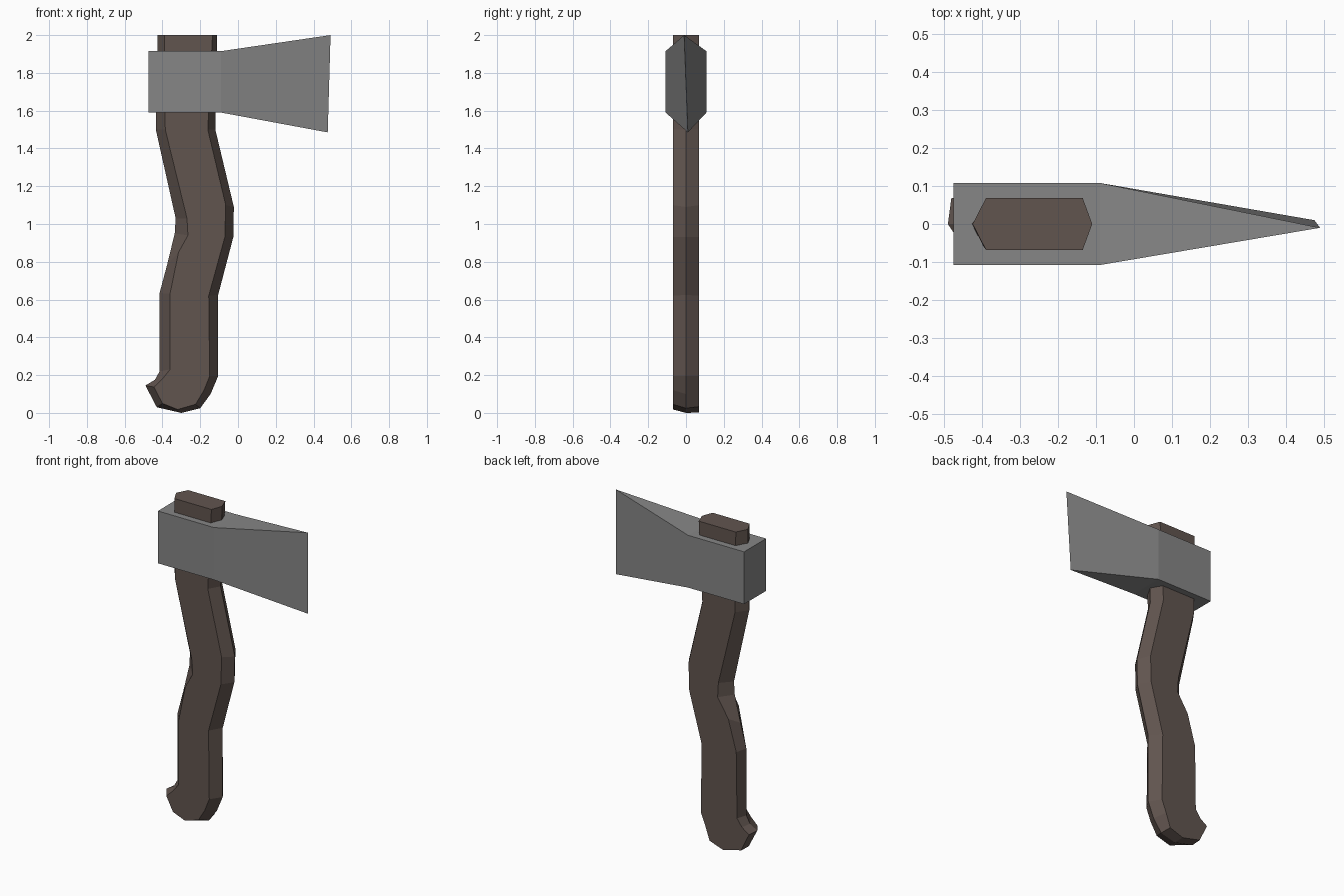
import bpy, bmesh

if "Cube" in bpy.data.objects:
    bpy.data.objects.remove(bpy.data.objects["Cube"])


def material(name, rgb):
    m = bpy.data.materials.new(name)
    m.diffuse_color = (*rgb, 1)
    m.use_nodes = True
    m.node_tree.nodes["Principled BSDF"].inputs["Base Color"].default_value = m.diffuse_color
    return m


def skin_loops(name, loops, mat):
    """Join equal-length closed loops with quads and cap both ends."""
    bm = bmesh.new()
    rings = [[bm.verts.new(p) for p in loop] for loop in loops]
    n = len(rings[0])
    for a, b in zip(rings, rings[1:]):
        for i in range(n):
            j = (i + 1) % n
            bm.faces.new((a[i], a[j], b[j], b[i]))
    bm.faces.new(rings[0])
    bm.faces.new(rings[-1][::-1])
    bmesh.ops.recalc_face_normals(bm, faces=bm.faces)
    mesh = bpy.data.meshes.new(name)
    bm.to_mesh(mesh)
    bm.free()
    mesh.materials.append(mat)
    obj = bpy.data.objects.new(name, mesh)
    bpy.context.collection.objects.link(obj)
    return obj


wood = material("dark brown wood", (0.12, 0.09, 0.078))
steel = material("grey steel", (0.24, 0.24, 0.24))

# Handle outline: ridge x, z / flat-side x, z / how far the back bevel goes in
outline = [
    (-0.425, 2.00, -0.39, 2.00, 1), (-0.435, 1.50, -0.385, 1.50, 1),
    (-0.33, 1.03, -0.27, 1.03, 1), (-0.335, 0.95, -0.265, 0.94, 1),
    (-0.375, 0.785, -0.315, 0.85, 0.6), (-0.415, 0.635, -0.36, 0.63, 0.4),
    (-0.415, 0.22, -0.36, 0.23, 0.3), (-0.44, 0.175, -0.40, 0.18, 0.2),
    (-0.49, 0.145, -0.445, 0.137, 0.2), (-0.43, 0.03, -0.40, 0.05, 0.1),
    (-0.30, 0.00, -0.32, 0.018, 0.1), (-0.20, 0.025, -0.225, 0.045, 0.4),
    (-0.145, 0.10, -0.18, 0.12, 1), (-0.105, 0.195, -0.15, 0.195, 1),
    (-0.105, 0.625, -0.155, 0.62, 1), (-0.025, 0.93, -0.07, 0.93, 1),
    (-0.022, 1.09, -0.065, 1.10, 1), (-0.12, 1.50, -0.16, 1.50, 1),
    (-0.11, 2.00, -0.135, 2.00, 1),
]
front = [(fx, -0.068, fz) for rx, rz, fx, fz, k in outline]
ridge = [(rx, 0, rz) for rx, rz, fx, fz, k in outline]
back = [(rx + (fx - rx) * k, 0.068, rz + (fz - rz) * k)
        for rx, rz, fx, fz, k in outline]
skin_loops("handle", [front, ridge, back], wood)

# Head: square poll that tapers to a slightly twisted cutting edge
W, LOW, HIGH = 0.108, 1.59, 1.915


def section(x):
    return [(x, -W, LOW), (x, W, LOW), (x, W, HIGH), (x, -W, HIGH)]


low_tip, high_tip = (0.475, 0.01, 1.485), (0.49, -0.01, 2.0)
head = skin_loops("axe_head", [section(-0.475), section(-0.09),
                               [low_tip, low_tip, high_tip, high_tip]], steel)
bm = bmesh.new()
bm.from_mesh(head.data)
bmesh.ops.remove_doubles(bm, verts=bm.verts, dist=0.001)
# remove the wall left inside between the two blade sides
bmesh.ops.delete(bm, geom=[f for f in bm.faces if f.calc_area() < 1e-6], context='FACES_ONLY')
bmesh.ops.recalc_face_normals(bm, faces=bm.faces)
bm.to_mesh(head.data)
bm.free()
